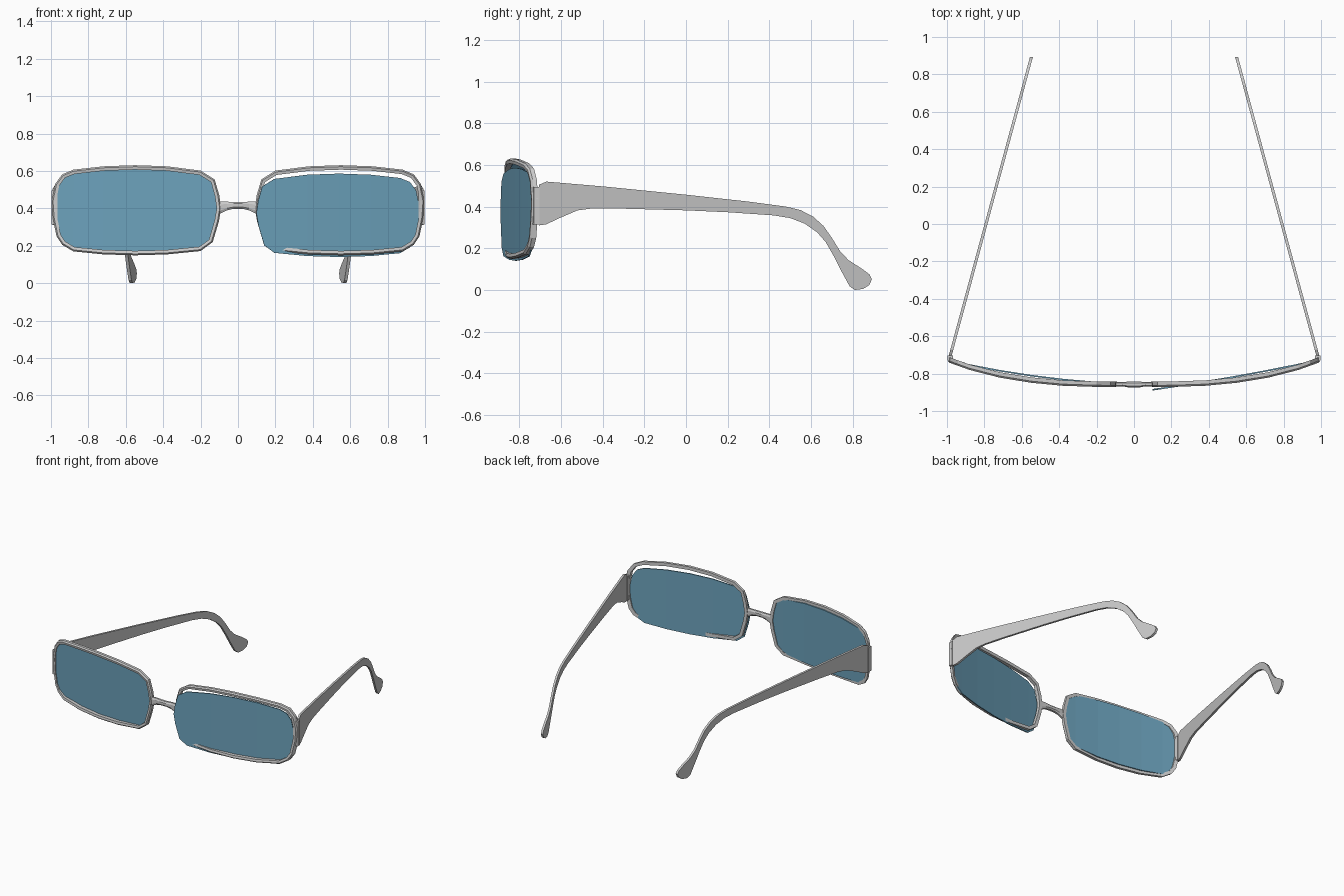
import bpy, bmesh
from mathutils import Vector

if "Cube" in bpy.data.objects:
    bpy.data.objects.remove(bpy.data.objects["Cube"])

# Rim outline (x, z) for the side at +x
RIM = [(0.09, 0.40), (0.10, 0.47), (0.125, 0.555), (0.20, 0.602), (0.38, 0.625), (0.55, 0.631),
       (0.72, 0.625), (0.88, 0.607), (0.94, 0.582), (0.978, 0.53), (0.997, 0.44), (0.991, 0.35),
       (0.97, 0.25), (0.94, 0.205), (0.88, 0.17), (0.72, 0.154), (0.55, 0.149), (0.38, 0.154),
       (0.20, 0.172), (0.135, 0.22), (0.102, 0.33)]
# Plan curve of the front (x, y)
WRAP = [(0.0, -0.857), (0.2, -0.856), (0.38, -0.850), (0.55, -0.834), (0.72, -0.806),
        (0.88, -0.765), (1.0, -0.722)]


def wrap_y(x):
    for (x0, y0), (x1, y1) in zip(WRAP, WRAP[1:]):
        if x <= x1:
            return y0 + (y1 - y0) * (x - x0) / (x1 - x0)
    return WRAP[-1][1]


def inset(pts, d):
    out = []
    for i, p in enumerate(pts):
        a, b = Vector(pts[i - 1]), Vector(pts[(i + 1) % len(pts)])
        t = (b - a).normalized()
        out.append((p[0] + t.y * d, p[1] - t.x * d))
    return out


def finish(name, bm, mirror=False, color=None):
    bmesh.ops.recalc_face_normals(bm, faces=bm.faces)
    me = bpy.data.meshes.new(name)
    bm.to_mesh(me)
    bm.free()
    ob = bpy.data.objects.new(name, me)
    bpy.context.collection.objects.link(ob)
    if mirror:
        ob.modifiers.new("Mirror", 'MIRROR').use_mirror_merge = False
    if color:
        me.materials.append(color)
    return ob


def loft(bm, rings, closed):
    vs = [[bm.verts.new(p) for p in r] for r in rings]
    n = len(vs[0])
    pairs = list(zip(vs, vs[1:])) + ([(vs[-1], vs[0])] if closed else [])
    for a, b in pairs:
        for i in range(n):
            bm.faces.new((a[i], a[(i + 1) % n], b[(i + 1) % n], b[i]))
    if not closed:
        bm.faces.new(vs[0])
        bm.faces.new(vs[-1])


# Rims: a small bevelled section swept around the outline
bm = bmesh.new()
section = [(0.0, -0.006), (0.008, -0.015), (0.024, -0.012), (0.024, 0.014), (0.0, 0.014)]
rings = [[(x, wrap_y(x) + dy, z) for x, z in inset(RIM, d)] for d, dy in section]
loft(bm, rings, True)
finish("rim", bm, True)

# Lenses: outline cut into columns, then bent
glass = bpy.data.materials.new("blue_glass")
glass.diffuse_color = (0.15, 0.36, 0.5, 1)
glass.use_nodes = True
glass.node_tree.nodes["Principled BSDF"].inputs["Base Color"].default_value = glass.diffuse_color


def lens(name, side, y_in, y_out, sag, dx, dz):
    bm = bmesh.new()
    bm.faces.new([bm.verts.new((x, 0, z)) for x, z in inset(RIM, 0.018)])
    for x in (0.2, 0.38, 0.55, 0.72, 0.88):
        bmesh.ops.bisect_plane(bm, geom=bm.verts[:] + bm.edges[:] + bm.faces[:], dist=0.004,
                               plane_co=(x, 0, 0), plane_no=(1, 0, 0))
    for v in bm.verts:
        t = (v.co.x - 0.11) / 0.87
        v.co = (side * (v.co.x + dx), y_in + (y_out - y_in) * t - 4 * sag * t * (1 - t), v.co.z + dz)
    ob = finish(name, bm, False, glass)
    s = ob.modifiers.new("Thickness", 'SOLIDIFY')
    s.thickness, s.offset = 0.008, 0


lens("left_lens", -1, -0.853, -0.732, 0.019, 0, 0)
# this lens has slipped out of its rim
lens("right_lens", 1, -0.886, -0.732, 0.008, -0.010, -0.027)

# Bridge: flared at the ends, slightly arched
bm = bmesh.new()
stations = [(-0.10, 0.370, 0.436, -0.857, 0.012), (-0.06, 0.389, 0.436, -0.856, 0.012),
            (-0.025, 0.398, 0.434, -0.859, 0.016), (0.025, 0.398, 0.434, -0.859, 0.016),
            (0.06, 0.389, 0.436, -0.856, 0.012), (0.10, 0.370, 0.436, -0.857, 0.012)]
rings = []
for x, z0, z1, y, h in stations:
    m = (z0 + z1) / 2
    q = (z1 - z0) / 4
    rings.append([(x, y - h, m - q), (x, y - h, m + q), (x, y - h / 2, z1), (x, y + h / 2, z1),
                  (x, y + h, m + q), (x, y + h, m - q), (x, y + h / 2, z0), (x, y - h / 2, z0)])
loft(bm, rings, False)
finish("bridge", bm)

# Temples: side profile with thickness, slanting inward to the back
PROFILE = [(-0.705, 0.31), (-0.705, 0.505), (-0.67, 0.52), (-0.4, 0.497), (0.0, 0.457), (0.3, 0.424),
           (0.48, 0.400), (0.55, 0.383), (0.61, 0.352), (0.66, 0.307), (0.70, 0.25), (0.74, 0.185),
           (0.78, 0.143), (0.85, 0.098), (0.88, 0.075), (0.892, 0.052), (0.88, 0.024), (0.85, 0.005),
           (0.81, 0.0), (0.785, 0.018), (0.75, 0.082), (0.71, 0.16), (0.67, 0.23), (0.63, 0.276),
           (0.57, 0.318), (0.50, 0.345), (0.42, 0.358), (0.2, 0.373), (0.0, 0.382), (-0.3, 0.39),
           (-0.45, 0.391), (-0.52, 0.382), (-0.60, 0.348), (-0.67, 0.315)]
bm = bmesh.new()
rings = [[(0.983 - 0.272 * (y + 0.705) + o, y, z) for y, z in PROFILE] for o in (-0.008, 0.008)]
loft(bm, rings, False)
finish("temple", bm, True)

# Hinge blocks joining rims and temples
bm = bmesh.new()
hinge = [(0.966, -0.742), (0.998, -0.730), (0.996, -0.703), (0.968, -0.703)]
loft(bm, [[(x, y, z) for x, y in hinge] for z in (0.315, 0.495)], False)
finish("hinge", bm, True)
